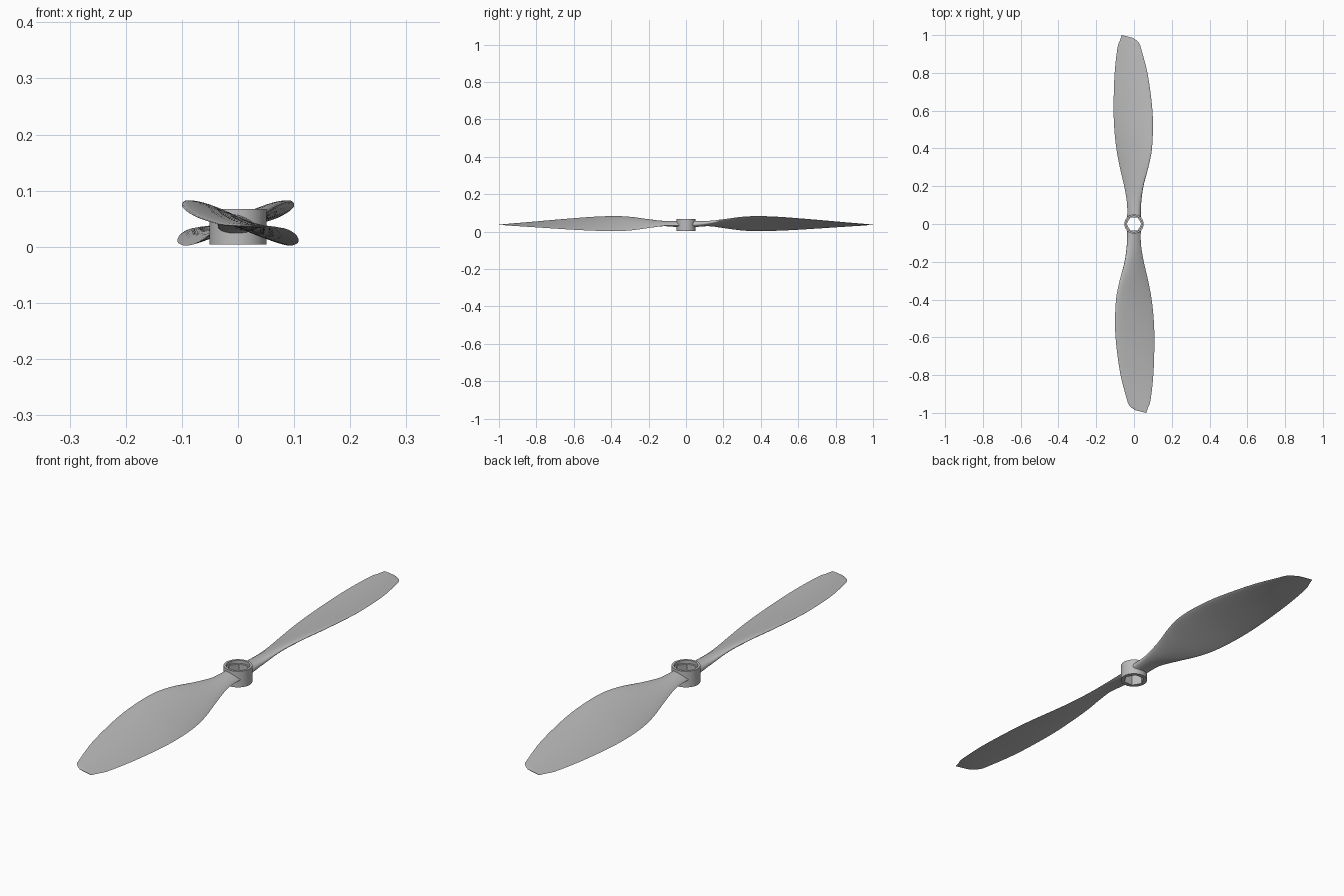
import bpy
import bmesh
import math

cube = bpy.data.objects.get("Cube")
if cube:
    bpy.data.objects.remove(cube, do_unlink=True)

grey = bpy.data.materials.new("light_grey_plastic")
grey.use_nodes = True
colour = (0.5, 0.5, 0.5, 1)
grey.diffuse_color = colour
grey.node_tree.nodes["Principled BSDF"].inputs["Base Color"].default_value = colour

HUB_RADIUS = 0.051
HUB_BOTTOM, HUB_TOP = 0.004, 0.067


def make_object(name, bm, angle):
    """Turn a bmesh into a smooth shaded object with sharp edges kept."""
    bmesh.ops.recalc_face_normals(bm, faces=bm.faces)
    mesh = bpy.data.meshes.new(name)
    bm.to_mesh(mesh)
    bm.free()
    mesh.materials.append(grey)
    obj = bpy.data.objects.new(name, mesh)
    bpy.context.collection.objects.link(obj)
    bpy.ops.object.select_all(action='DESELECT')
    obj.select_set(True)
    bpy.context.view_layer.objects.active = obj
    bpy.ops.object.shade_smooth_by_angle(angle=math.radians(angle))
    return obj


def bridge(bm, ring_a, ring_b):
    """Join two closed rings of equal length with quads."""
    n = len(ring_a)
    for i in range(n):
        j = (i + 1) % n
        bm.faces.new((ring_a[i], ring_a[j], ring_b[j], ring_b[i]))


def catmull(p0, p1, p2, p3, t):
    """Smooth interpolation between the stations p1 and p2."""
    return [0.5 * (2 * b + (c - a) * t + (2 * a - 5 * b + 4 * c - d) * t ** 2
                   + (3 * b - a - 3 * c + d) * t ** 3)
            for a, b, c, d in zip(p0, p1, p2, p3)]


# Blade stations: leading edge x, y, z, trailing edge x, y, z, thickness
STATIONS = [
    (.036, .03, .036, -.036, .03, .033, .036),
    (.038, .11, .044, -.037, .11, .032, .026),
    (.050, .20, .061, -.052, .20, .019, .021),
    (.076, .30, .076, -.075, .30, .006, .020),
    (.094, .39, .080, -.092, .39, .002, .020),
    (.100, .50, .076, -.104, .50, .005, .019),
    (.096, .62, .067, -.108, .62, .011, .017),
    (.073, .79, .053, -.103, .79, .022, .012),
    (.040, .92, .042, -.088, .93, .031, .007),
    (.025, .96, .039, -.075, .97, .034, .005),
    (-.005, .985, .037, -.065, 1, .036, .002),
]
STEPS = 5
CHORD = 14


def section(station):
    """Closed airfoil loop: over the top, then back underneath."""
    lead, trail, thick = station[:3], station[3:6], station[6]
    upper, lower = [], []
    for i in range(CHORD + 1):
        u = (1 - math.cos(math.pi * i / CHORD)) / 2
        x, y, z = (a + (b - a) * u for a, b in zip(lead, trail))
        bulge = thick * math.sqrt(u) * (1 - u) ** 0.8 / 0.42
        # Wrap the root around the inside of the hub wall
        inner = HUB_RADIUS - 0.006
        if math.hypot(x, y) < inner:
            y = math.sqrt(inner ** 2 - x ** 2)
        upper.append((x, y, z + bulge * 0.65))
        lower.append((x, y, z - bulge * 0.35))
    return upper + lower[-2:0:-1]


def make_blade(name, side):
    bm = bmesh.new()
    last = len(STATIONS) - 1
    rows = []
    for k in range(last):
        points = [STATIONS[min(max(k + d, 0), last)] for d in (-1, 0, 1, 2)]
        rows += [catmull(*points, s / STEPS) for s in range(STEPS)]
    rows.append(STATIONS[last])
    rings = [[bm.verts.new((x * side, y * side, z)) for x, y, z in section(r)]
             for r in rows]
    for a, b in zip(rings, rings[1:]):
        bridge(bm, a, b)
    bm.faces.new(rings[0])
    bm.faces.new(rings[-1])
    make_object(name, bm, 60)


make_blade("back_blade", 1)
make_blade("front_blade", -1)


# Hub: round collar with a hexagonal bore below a shallow round recess
def hexagon(angle):
    return 0.034 / math.cos(angle % (math.pi / 3) - math.pi / 6)


def make_hub():
    bm = bmesh.new()
    sides = 48
    recess = HUB_TOP - 0.012
    profile = [(HUB_RADIUS, HUB_BOTTOM), (HUB_RADIUS, HUB_TOP),
               (0.042, HUB_TOP), (0.042, recess),
               (None, recess), (None, HUB_BOTTOM)]
    rings = []
    for radius, z in profile:
        ring = []
        for i in range(sides):
            a = 2 * math.pi * i / sides
            r = radius or hexagon(a)
            ring.append(bm.verts.new((r * math.cos(a), r * math.sin(a), z)))
        rings.append(ring)
    for a, b in zip(rings, rings[1:] + rings[:1]):
        bridge(bm, a, b)
    make_object("hub", bm, 30)


make_hub()
